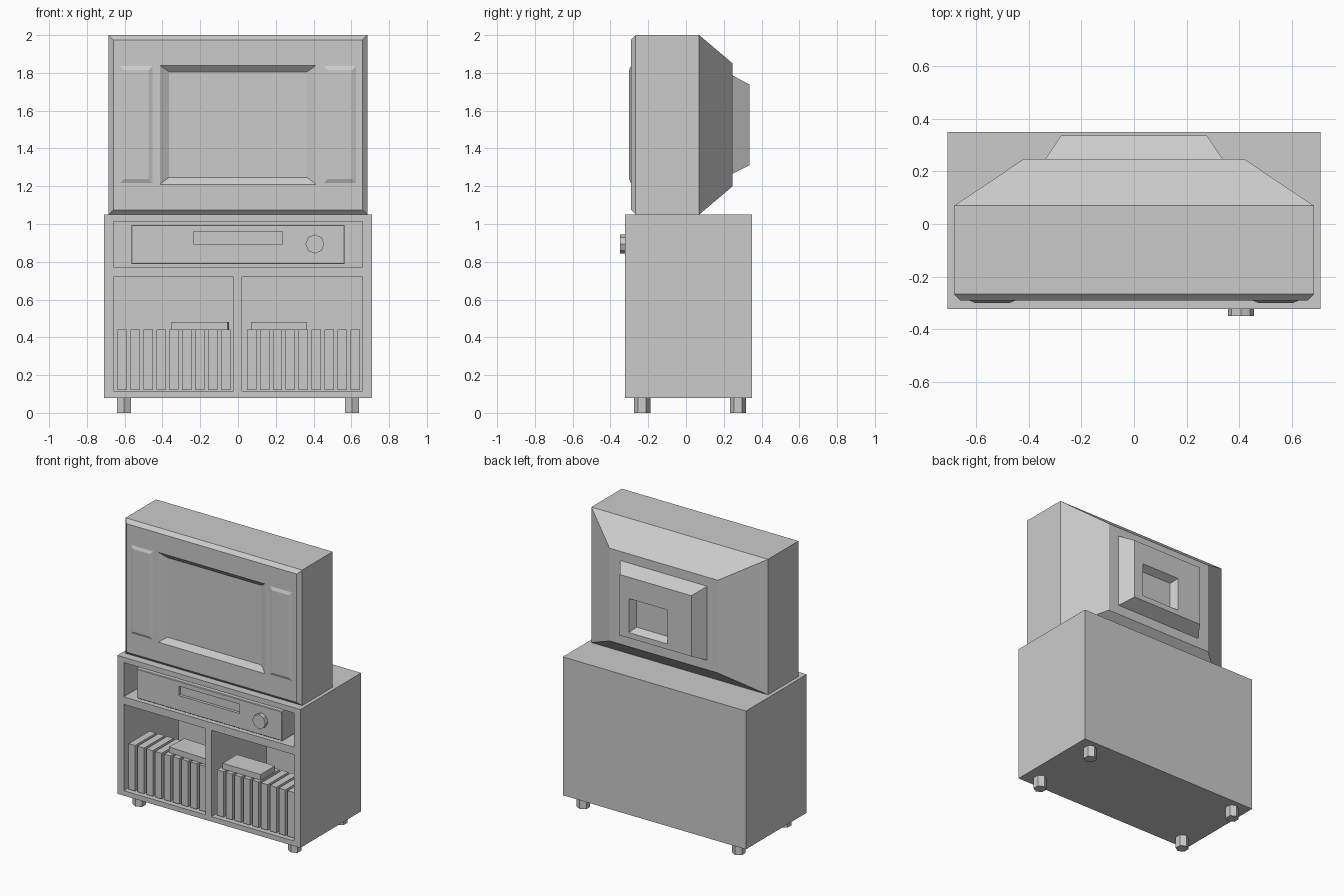
import bpy
import bmesh
from math import pi, radians
from mathutils import Matrix

cube = bpy.data.objects.get("Cube")
if cube:
    bpy.data.objects.remove(cube, do_unlink=True)

grey = bpy.data.materials.new("plain_grey")
grey.use_nodes = True
grey.diffuse_color = (0.6, 0.6, 0.6, 1)
grey.node_tree.nodes["Principled BSDF"].inputs["Base Color"].default_value = (0.6, 0.6, 0.6, 1)


def finish(name, bm):
    bmesh.ops.recalc_face_normals(bm, faces=bm.faces)
    mesh = bpy.data.meshes.new(name)
    bm.to_mesh(mesh)
    bm.free()
    mesh.materials.append(grey)
    obj = bpy.data.objects.new(name, mesh)
    bpy.context.collection.objects.link(obj)
    return obj


def add_loft(bm, rings):
    """Skin upright rectangles (x0, x1, z0, z1, y) in order and cap both ends."""
    loops = [[bm.verts.new((x, y, z)) for x, z in ((x0, z0), (x1, z0), (x1, z1), (x0, z1))]
             for x0, x1, z0, z1, y in rings]
    for a, b in zip(loops, loops[1:]):
        for i in range(4):
            j = (i + 1) % 4
            bm.faces.new((a[i], a[j], b[j], b[i]))
    bm.faces.new(loops[0])
    bm.faces.new(loops[-1])


def loft(name, *rings):
    bm = bmesh.new()
    add_loft(bm, rings)
    return finish(name, bm)


def box(name, x0, x1, y0, y1, z0, z1):
    return loft(name, (x0, x1, z0, z1, y0), (x0, x1, z0, z1, y1))


def prism(name, sides, radius, depth, matrix):
    bm = bmesh.new()
    bmesh.ops.create_cone(bm, cap_ends=True, segments=sides, radius1=radius,
                          radius2=radius, depth=depth, matrix=matrix)
    return finish(name, bm)


# Cabinet with one wide bay above two shelves
FRONT, BAY_BACK = -0.323, 0.285
cabinet = box("cabinet", -0.71, 0.71, FRONT, 0.35, 0.08, 1.05)
bm = bmesh.new()
for x0, x1, z0, z1 in ((-0.66, 0.66, 0.773, 1.013),
                       (-0.66, -0.024, 0.115, 0.72),
                       (0.021, 0.66, 0.115, 0.72)):
    add_loft(bm, [(x0, x1, z0, z1, FRONT - 0.1), (x0, x1, z0, z1, BAY_BACK)])
cutter = finish("bay_cutter", bm)
cutter.hide_render = True
cut = cabinet.modifiers.new("bays", "BOOLEAN")
cut.operation = "DIFFERENCE"
cut.solver = "EXACT"
cut.object = cutter
bpy.context.view_layer.objects.active = cabinet
bpy.ops.object.modifier_apply(modifier=cut.name)
bpy.data.objects.remove(cutter, do_unlink=True)

# Six-sided feet
for side, sx in (("right", -1), ("left", 1)):
    for end, y in (("front", -0.232), ("back", 0.275)):
        prism(f"{end}_{side}_foot", 6, 0.043, 0.08,
              Matrix.Translation((sx * 0.603, y, 0.04)))

# Television: screen recess, bezel, body, tapered back and rear socket recess
loft("television",
     (-0.365, 0.365, 1.247, 1.805, -0.262),
     (-0.414, 0.414, 1.21, 1.84, -0.292),
     (-0.66, 0.66, 1.075, 1.975, -0.292),
     (-0.685, 0.685, 1.05, 2.0, -0.267),
     (-0.685, 0.685, 1.05, 2.0, 0.07),
     (-0.42, 0.42, 1.2, 1.85, 0.247),
     (-0.337, 0.337, 1.267, 1.786, 0.247),
     (-0.278, 0.278, 1.312, 1.738, 0.337),
     (-0.092, 0.207, 1.35, 1.588, 0.337),
     (-0.067, 0.182, 1.375, 1.563, 0.287))

# Raised speaker panels beside the screen
for side, cx in (("right", -0.539), ("left", 0.539)):
    loft(f"{side}_speaker",
         (cx - 0.065, cx + 0.065, 1.237, 1.815, -0.301),
         (cx - 0.088, cx + 0.088, 1.214, 1.838, -0.291))

# Tape player with a tape slot and a knob
loft("tape_player",
     (-0.235, 0.235, 0.894, 0.96, -0.3),
     (-0.235, 0.235, 0.894, 0.96, -0.32),
     (-0.56, 0.56, 0.792, 0.991, -0.32),
     (-0.564, 0.564, 0.788, 0.995, -0.316),
     (-0.564, 0.564, 0.788, 0.995, 0.2))
prism("player_knob", 8, 0.05, 0.035,
      Matrix.Translation((0.407, -0.3325, 0.894)) @ Matrix.Rotation(pi / 2, 4, "X"))

# Rows of upright tapes and one lying flat on each row
for side, start in (("right", -0.638), ("left", 0.047)):
    for i in range(9):
        x = start + i * 0.0685
        box(f"{side}_tape_{i + 1}", x, x + 0.05, -0.3, -0.07, 0.122, 0.442)
for side, cx, turn in (("right", -0.2, -3), ("left", 0.217, 0)):
    tape = box(f"{side}_flat_tape", -0.148, 0.148, -0.08, 0.08, 0, 0.04)
    tape.location = (cx, -0.19, 0.442)
    tape.rotation_euler.z = radians(turn)
